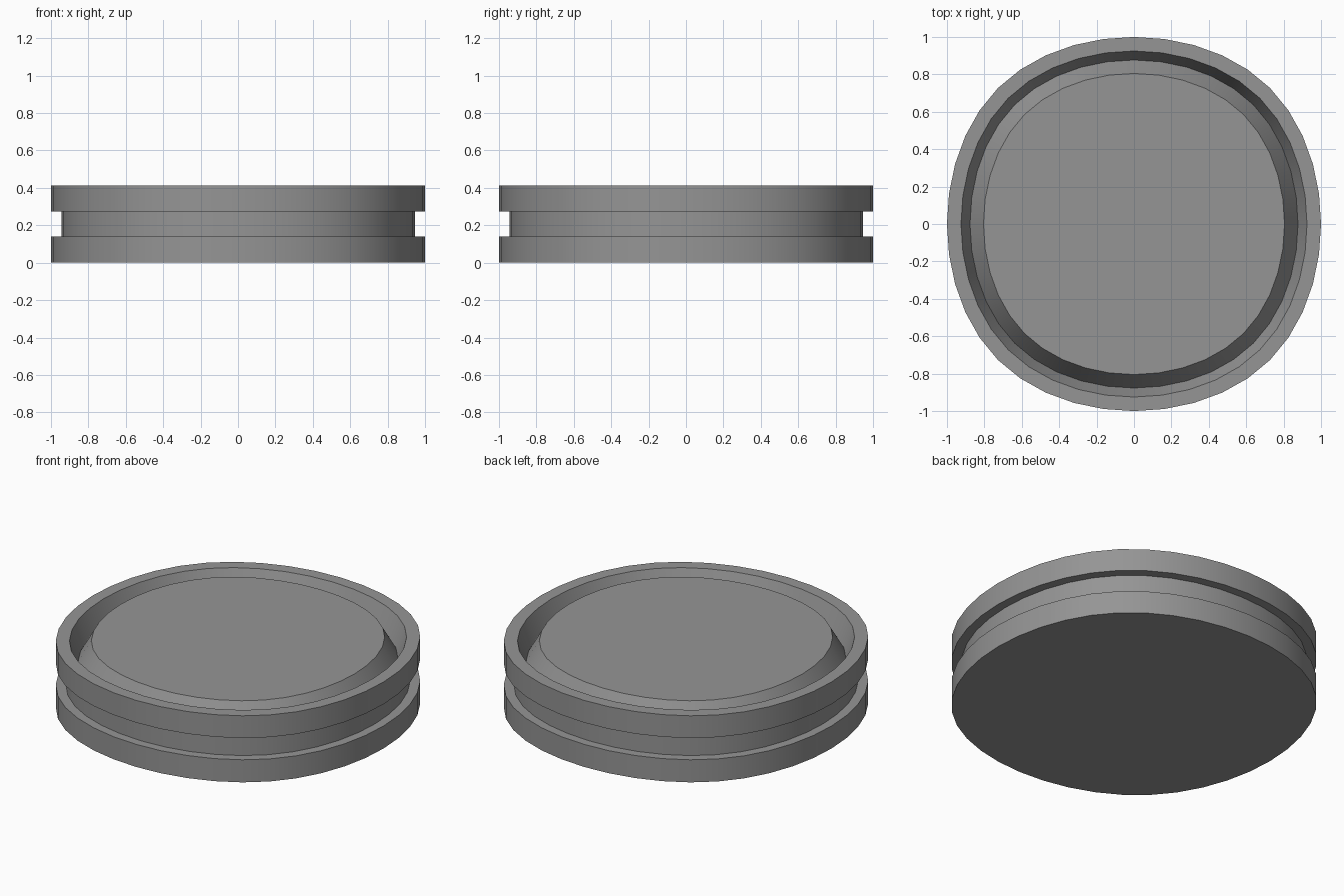
import bpy, bmesh, math

cube = bpy.data.objects.get("Cube")
if cube:
    bpy.data.objects.remove(cube, do_unlink=True)

SIDE_STEPS = 10  # segments along each of the four rounded sides

grey = bpy.data.materials.new("mid_grey")
grey.use_nodes = True
colour = (0.3, 0.3, 0.3, 1)
grey.diffuse_color = colour
grey.node_tree.nodes["Principled BSDF"].inputs["Base Color"].default_value = colour


def outline():
    """Slightly squared circle: a uniform cubic spline around a square."""
    points = []
    for side in range(4):
        a = -side * math.pi / 2
        for i in range(SIDE_STEPS):
            s = i / SIDE_STEPS - 0.5
            x = (1.5 * s - 2 * s ** 3 / 3) * 12 / 11
            y = 1 - s * s * 12 / 11
            points.append((x * math.cos(a) - y * math.sin(a),
                           x * math.sin(a) + y * math.cos(a)))
    return points[::-1]


def loft(name, profile):
    """Stack scaled outlines along (radius, height) and cap both ends."""
    bm = bmesh.new()
    shape = outline()
    rings = [[bm.verts.new((x * r, y * r, z)) for x, y in shape]
             for r, z in profile]
    n = len(shape)
    for low, high in zip(rings, rings[1:]):
        for i in range(n):
            j = (i + 1) % n
            bm.faces.new((low[i], low[j], high[j], high[i]))
    bm.faces.new(rings[0][::-1])
    bm.faces.new(rings[-1])
    bmesh.ops.recalc_face_normals(bm, faces=bm.faces)
    mesh = bpy.data.meshes.new(name)
    bm.to_mesh(mesh)
    bm.free()
    mesh.materials.append(grey)
    obj = bpy.data.objects.new(name, mesh)
    bpy.context.collection.objects.link(obj)
    bpy.ops.object.select_all(action='DESELECT')
    obj.select_set(True)
    bpy.context.view_layer.objects.active = obj
    bpy.ops.object.shade_smooth_by_angle(angle=math.radians(30))
    return obj


# Base flange, waist groove, upper rim, sunken channel and raised centre
loft("grooved_disc", [
    (1.0, 0.0), (1.0, 0.14),
    (0.945, 0.14), (0.945, 0.275),
    (1.0, 0.275), (1.0, 0.413),
    (0.925, 0.413), (0.877, 0.285),
    (0.805, 0.413),
])
